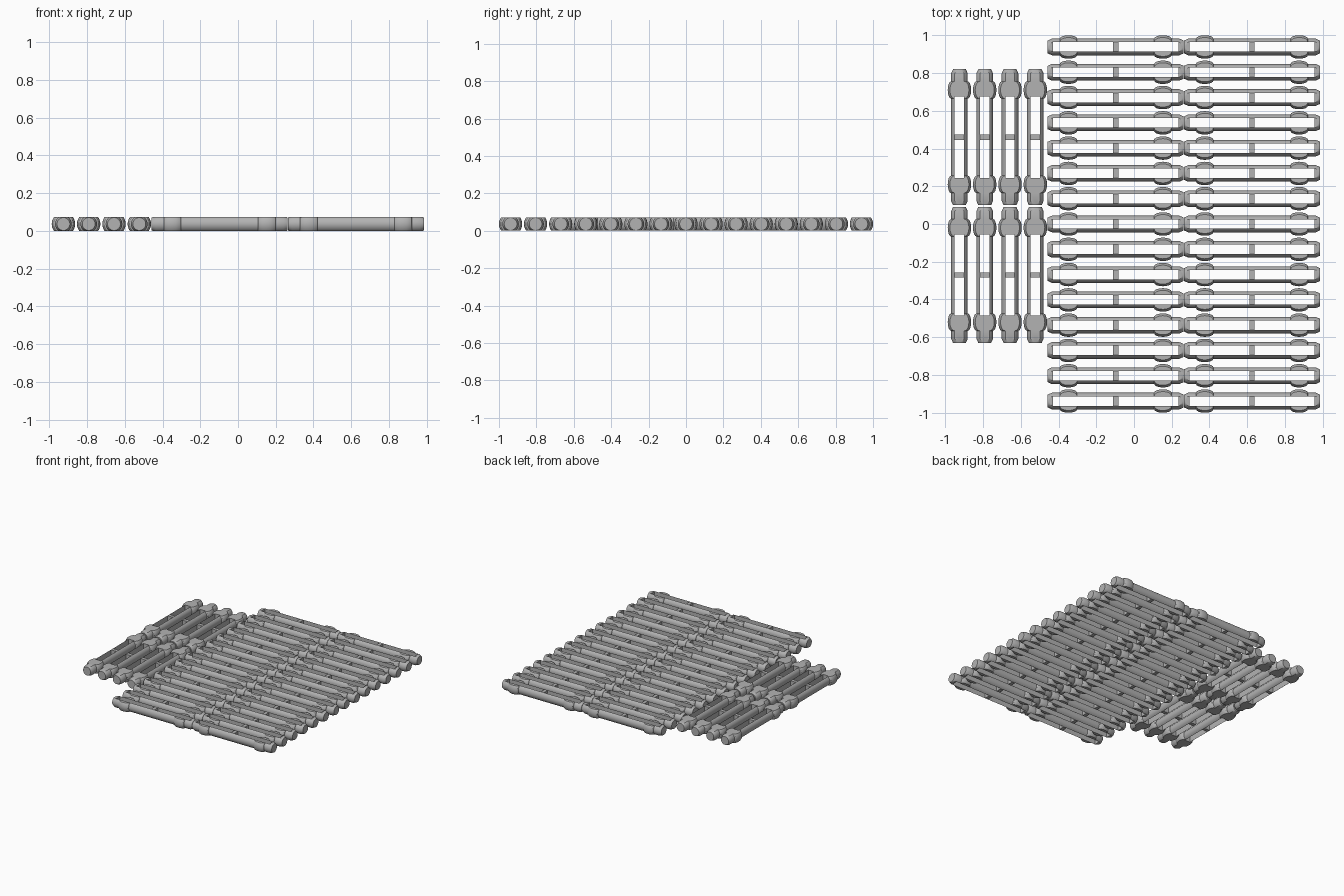
import bpy, bmesh, math
from mathutils import Matrix

if "Cube" in bpy.data.objects:
    bpy.data.objects.remove(bpy.data.objects["Cube"])

HALF_LEN, HALF_H, BODY_R, BULGE_R, BULGE_X = 0.36, 0.036, 0.044, 0.062, 0.25

grey = bpy.data.materials.new("plain grey")
grey.diffuse_color = (0.45, 0.45, 0.45, 1)
grey.use_nodes = True
grey.node_tree.nodes["Principled BSDF"].inputs["Base Color"].default_value = grey.diffuse_color


def pin_profile():
    """Half profile (x, radius) from the middle to the tip."""
    pts = [(0.0, BODY_R)]
    for i in range(9):
        t = math.pi * i / 8
        pts.append((BULGE_X - 0.046 * math.cos(t),
                    BODY_R + (BULGE_R - BODY_R) * math.sin(t)))
    return pts + [(0.338, BODY_R), (HALF_LEN, 0.034)]


def lathe_object(name):
    half = pin_profile()
    pts = [(-x, r) for x, r in reversed(half[1:])] + half
    bm = bmesh.new()
    n = 32
    rings = [[bm.verts.new((x, r * math.cos(2 * math.pi * k / n),
                            r * math.sin(2 * math.pi * k / n))) for k in range(n)]
             for x, r in pts]
    for a, b in zip(rings, rings[1:]):
        for k in range(n):
            bm.faces.new((a[k], a[(k + 1) % n], b[(k + 1) % n], b[k]))
    bm.faces.new(rings[0])
    bm.faces.new(rings[-1])
    bmesh.ops.recalc_face_normals(bm, faces=bm.faces)
    me = bpy.data.meshes.new(name)
    bm.to_mesh(me)
    bm.free()
    ob = bpy.data.objects.new(name, me)
    bpy.context.collection.objects.link(ob)
    return ob


def box_object(name, boxes):
    """Boxes given as (centre x, size x, size y, size z)."""
    bm = bmesh.new()
    for cx, sx, sy, sz in boxes:
        bmesh.ops.create_cube(bm, size=1, matrix=Matrix.Translation((cx, 0, 0))
                              @ Matrix.Diagonal((sx, sy, sz, 1)))
    me = bpy.data.meshes.new(name)
    bm.to_mesh(me)
    bm.free()
    ob = bpy.data.objects.new(name, me)
    ob.hide_render = True
    bpy.context.collection.objects.link(ob)
    return ob


def pin_mesh(name, slot_end):
    """Turned pin, flattened top and bottom, with two slots and a middle bridge."""
    ob = lathe_object(name)
    bridge = 0.014
    length = slot_end - bridge
    mid = (slot_end + bridge) / 2
    slab = box_object("slab_cutter", [(0, 1, 1, 2 * HALF_H)])
    slots = box_object("slot_cutter", [(s * mid, length, 0.05, 1) for s in (-1, 1)])
    for cutter, op in ((slab, 'INTERSECT'), (slots, 'DIFFERENCE')):
        m = ob.modifiers.new(op.lower(), 'BOOLEAN')
        m.operation, m.object, m.solver = op, cutter, 'EXACT'
    bpy.context.view_layer.update()
    me = bpy.data.meshes.new_from_object(ob.evaluated_get(bpy.context.evaluated_depsgraph_get()))
    for o in (ob, slab, slots):
        bpy.data.objects.remove(o)
    me.materials.clear()
    me.materials.append(grey)
    for p in me.polygons:
        p.use_smooth = True
        p.material_index = 0
    me.set_sharp_from_angle(angle=math.radians(30))
    return me


def place(name, me, x, y, turn=0.0):
    ob = bpy.data.objects.new(name, me)
    ob.location = (x, y, HALF_H)
    ob.rotation_euler.z = turn
    bpy.context.collection.objects.link(ob)


long_slot = pin_mesh("long_slot_pin", 0.332)
short_slot = pin_mesh("short_slot_pin", 0.215)

# Two columns of fifteen pins lying crosswise
for cx in (-0.097, 0.625):
    for i in range(15):
        place("crosswise_pin", long_slot, cx, 0.938 - 0.134 * i)

# Two banks of four pins lying lengthwise
for cy in (0.46, -0.27):
    for i in range(4):
        place("lengthwise_pin", short_slot, -0.925 + 0.134 * i, cy, math.pi / 2)
